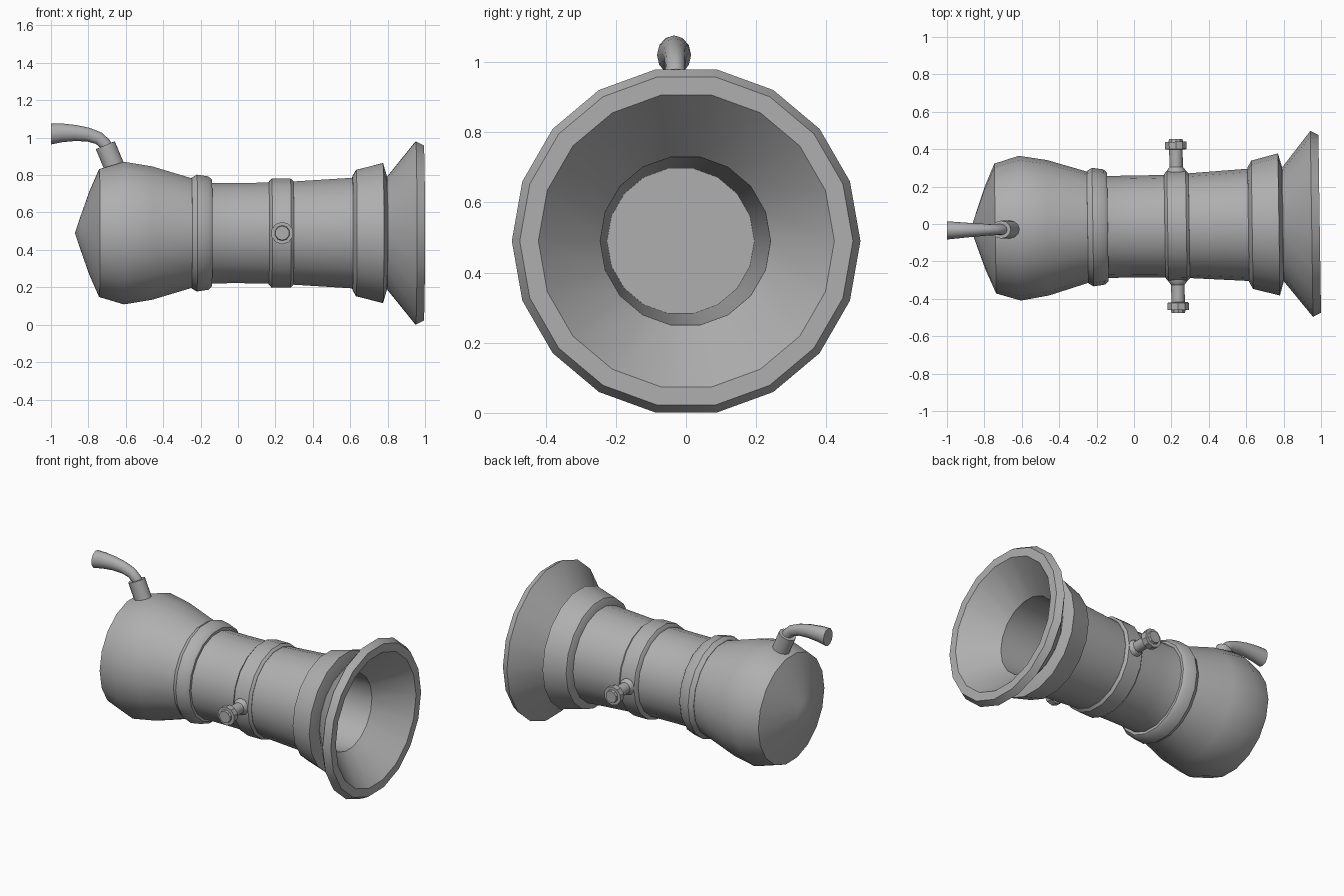
import bpy, bmesh
from math import cos, sin, pi, radians
from mathutils import Matrix, Vector

if "Cube" in bpy.data.objects:
    bpy.data.objects.remove(bpy.data.objects["Cube"])

# The whole cannon lies along x, turned very slightly about z
PLACE = Matrix.Translation((0, -0.0135, 0.490)) @ Matrix.Rotation(0.0146, 4, 'Z')

# Dark grey iron
IRON = bpy.data.materials.new("iron")
IRON.diffuse_color = (0.43, 0.43, 0.43, 1)
IRON.use_nodes = True
IRON.node_tree.nodes["Principled BSDF"].inputs["Base Color"].default_value = IRON.diffuse_color


def finish(name, bm, angle=35):
    bmesh.ops.remove_doubles(bm, verts=bm.verts, dist=1e-5)
    bmesh.ops.recalc_face_normals(bm, faces=bm.faces)
    bm.transform(PLACE)
    me = bpy.data.meshes.new(name)
    bm.to_mesh(me)
    bm.free()
    me.materials.append(IRON)
    ob = bpy.data.objects.new(name, me)
    bpy.context.collection.objects.link(ob)
    bpy.ops.object.select_all(action='DESELECT')
    ob.select_set(True)
    bpy.context.view_layer.objects.active = ob
    bpy.ops.object.shade_smooth_by_angle(angle=radians(angle))
    return ob


def skin(name, rings, closed=False, caps=False, angle=35):
    """Bridge a list of vertex rings with quads."""
    bm = bmesh.new()
    vr = [[bm.verts.new(p) for p in ring] for ring in rings]
    n = len(vr[0])
    pairs = list(zip(vr, vr[1:])) + ([(vr[-1], vr[0])] if closed else [])
    for a, b in pairs:
        for i in range(n):
            j = (i + 1) % n
            bm.faces.new((a[i], a[j], b[j], b[i]))
    if caps:
        bm.faces.new(vr[0])
        bm.faces.new(vr[-1])
    return finish(name, bm, angle)


def lathe(name, profile, sides=18, axis='X', origin=(0, 0, 0), phase=0, angle=35, **kw):
    """Revolve (distance along axis, radius) points."""
    o = Vector(origin)
    rings = []
    for d, r in profile:
        ring = []
        for i in range(sides):
            a = 2 * pi * i / sides + phase
            u, v = r * cos(a), r * sin(a)
            ring.append(o + Vector((d, u, v) if axis == 'X' else (u, d, v)))
        rings.append(ring)
    return skin(name, rings, angle=angle, **kw)


# Barrel: domed breech, waist, flared muzzle, then back in along the bore
lathe("barrel", [
    (-0.872, 0), (-0.842, 0.09), (-0.795, 0.225), (-0.742, 0.347),
    (-0.61, 0.387), (-0.46, 0.362), (-0.25, 0.298), (-0.14, 0.273),
    (0.0, 0.272), (0.165, 0.274), (0.295, 0.28), (0.61, 0.30), (0.797, 0.305),
    (0.95, 0.497), (0.993, 0.475), (0.993, 0.422),
    (0.80, 0.243), (-0.1, 0.21), (-0.1, 0)])

# Raised bands around the barrel
lathe("rear_band", [(-0.25, 0.28), (-0.248, 0.30), (-0.22, 0.317), (-0.16, 0.308),
                    (-0.14, 0.29), (-0.14, 0.26)], closed=True)
lathe("middle_band", [(0.163, 0.26), (0.165, 0.278), (0.18, 0.296), (0.28, 0.296),
                      (0.295, 0.282), (0.297, 0.26)], closed=True)
lathe("muzzle_band", [(0.61, 0.28), (0.612, 0.308), (0.632, 0.343), (0.775, 0.38),
                      (0.795, 0.31), (0.795, 0.28)], closed=True)

# Side pivot pins with faceted end caps
for side, s in (("left", 1), ("right", -1)):
    at = (0.23, 0, 0)
    lathe(side + "_pin", [(s * 0.26, 0.055), (s * 0.297, 0.05), (s * 0.315, 0.036), (s * 0.415, 0.036)],
          12, 'Y', at, caps=True)
    lathe(side + "_pin_cap", [(s * 0.408, 0.053), (s * 0.412, 0.06), (s * 0.45, 0.06), (s * 0.45, 0.041),
                              (s * 0.465, 0.038)], 10, 'Y', at, pi / 10, caps=True)


def tube(name, stations, sides=12):
    """Sweep a circle along (x, z, radius) stations in the y = const plane."""
    rings = []
    for k, (x, z, r) in enumerate(stations):
        a, b = stations[max(k - 1, 0)], stations[min(k + 1, len(stations) - 1)]
        t = Vector((b[0] - a[0], 0, b[1] - a[1])).normalized()
        if k == len(stations) - 1 and x < -0.95:
            t = Vector((-1, 0, 0))
        up = t.cross(Vector((0, 1, 0)))
        c = Vector((x, -0.006, z))
        rings.append([c + r * (cos(2 * pi * i / sides) * Vector((0, 0.87, 0))
                      + sin(2 * pi * i / sides) * up) for i in range(sides)])
    return skin(name, rings, caps=True)


# Fuse socket and the curved, widening fuse
tube("fuse_socket", [(-0.645, 0.315, 0.055), (-0.71, 0.47, 0.055)])
tube("fuse", [(-0.69, 0.43, 0.033), (-0.712, 0.478, 0.033), (-0.745, 0.507, 0.034),
              (-0.80, 0.526, 0.037), (-0.87, 0.535, 0.043), (-0.94, 0.536, 0.05), (-1.0, 0.53, 0.056)])
